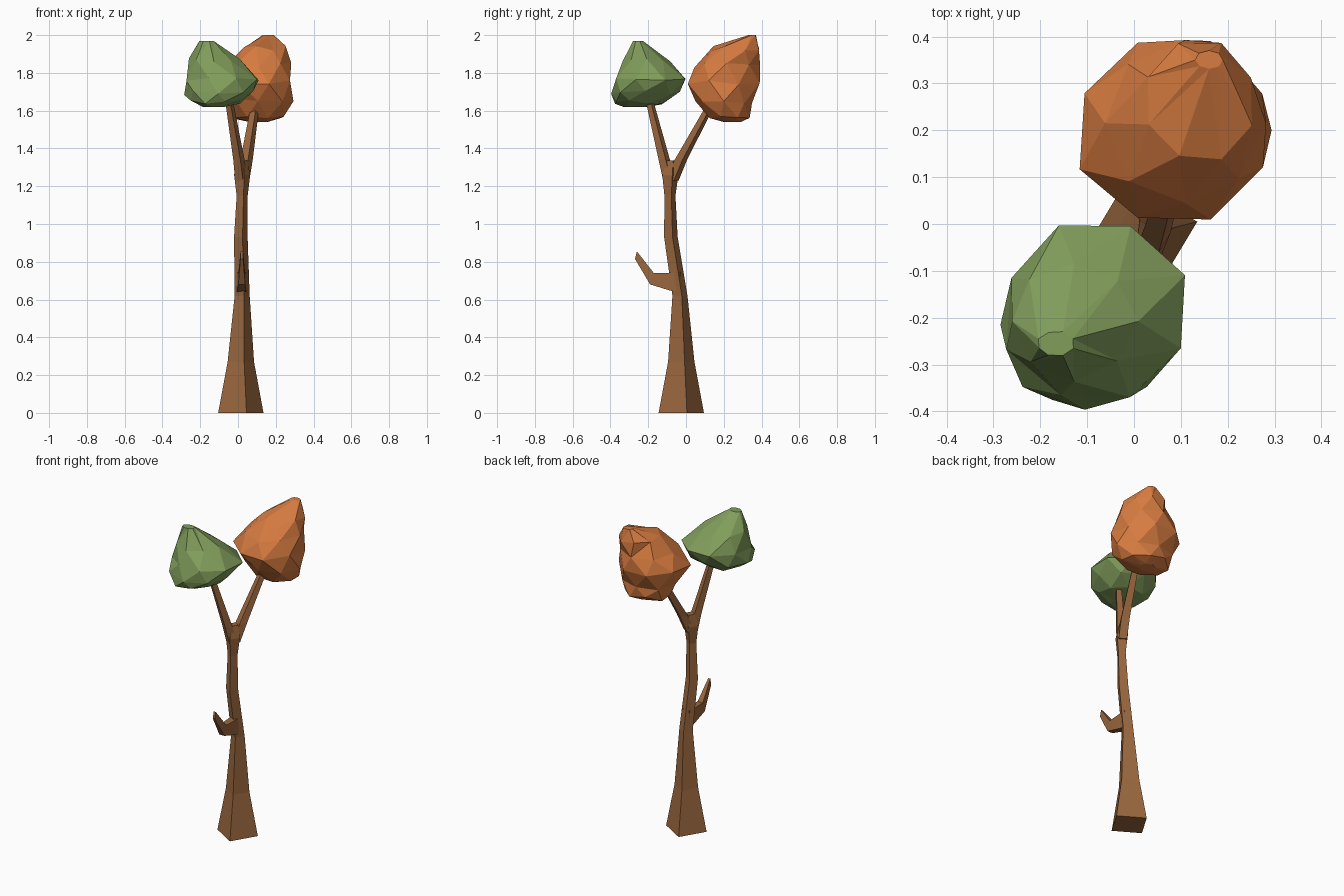
import bpy, bmesh, math, random
from mathutils import Vector

if "Cube" in bpy.data.objects:
    bpy.data.objects.remove(bpy.data.objects["Cube"])

random.seed(4)


def material(name, rgb):
    m = bpy.data.materials.new(name)
    m.diffuse_color = (*rgb, 1)
    m.use_nodes = True
    m.node_tree.nodes["Principled BSDF"].inputs["Base Color"].default_value = m.diffuse_color
    return m


bark = material("brown bark", (0.32, 0.135, 0.048))
green = material("green leaves", (0.22, 0.34, 0.105))
orange = material("orange leaves", (0.68, 0.2, 0.052))


def loft(name, rings, mat):
    """Skin a stack of equal-length point rings and cap both ends."""
    bm = bmesh.new()
    loops = [[bm.verts.new(p) for p in ring] for ring in rings]
    n = len(loops[0])
    for a, b in zip(loops, loops[1:]):
        for i in range(n):
            bm.faces.new((a[i], a[(i + 1) % n], b[(i + 1) % n], b[i]))
    bm.faces.new(loops[0][::-1])
    bm.faces.new(loops[-1])
    bmesh.ops.recalc_face_normals(bm, faces=bm.faces)
    me = bpy.data.meshes.new(name)
    if n > 4:
        bmesh.ops.triangulate(bm, faces=bm.faces)
    bm.to_mesh(me)
    bm.free()
    me.materials.append(mat)
    ob = bpy.data.objects.new(name, me)
    bpy.context.collection.objects.link(ob)
    return ob


def square(x, y, z, r):
    """Level square section, turned 14 degrees like the tree base."""
    a = [math.radians(14 + 90 * k) for k in range(4)]
    return [(x + r * math.cos(t), y + r * math.sin(t), z) for t in a]


# Trunk and its two forked branches
loft("trunk", [square(*s) for s in (
    (0.015, -0.025, 0, 0.1237), (0.015, -0.025, 0.27, 0.072),
    (0.022, -0.032, 0.62, 0.041), (0.015, -0.08, 0.93, 0.037),
    (0.022, -0.085, 1.15, 0.030), (0.022, -0.083, 1.26, 0.044),
    (0.022, -0.075, 1.335, 0.028))], bark)
loft("front_branch", [square(*s) for s in (
    (0.018, -0.088, 1.23, 0.034), (0.005, -0.115, 1.34, 0.031),
    (-0.052, -0.2, 1.68, 0.02))], bark)
loft("back_branch", [square(*s) for s in (
    (0.027, -0.072, 1.23, 0.034), (0.045, -0.027, 1.34, 0.034),
    (0.09, 0.125, 1.62, 0.023))], bark)


# Broken twig on the front of the trunk
def slab(y0, z0, y1, z1, w, x=0.02):
    return [(x - w, y0, z0), (x + w, y0, z0), (x + w, y1, z1), (x - w, y1, z1)]


loft("twig", [slab(-0.03, 0.635, -0.03, 0.745, 0.025),
              slab(-0.085, 0.648, -0.085, 0.742, 0.023),
              slab(-0.19, 0.68, -0.17, 0.74, 0.018),
              slab(-0.27, 0.815, -0.26, 0.855, 0.007)], bark)


# Leaf clumps: eight-sided rings fitted to (z, xmin, xmax, ymin, ymax)
def clump(name, bands, mat):
    rings = []
    for k, (z, x0, x1, y0, y1) in enumerate(bands):
        off = 0.5 * k
        ang = [math.tau * (i + off) / 8 for i in range(8)]
        m = max(math.cos(t) for t in ang)
        inner = 0 < k < len(bands) - 1
        ring = []
        for t in ang:
            c, s = math.cos(t) / m, math.sin(t) / m
            f = random.uniform(0.93, 1.02)
            dz = random.uniform(-0.014, 0.014) if inner else 0
            ring.append(Vector(((x0 + x1) / 2 + f * c * (x1 - x0) / 2,
                                (y0 + y1) / 2 + f * s * (y1 - y0) / 2, z + dz)))
        rings.append(ring)
    loft(name, rings, mat)


clump("green_leaves", (
    (1.62, -0.19, -0.07, -0.33, -0.2), (1.645, -0.25, 0.01, -0.375, -0.12),
    (1.695, -0.29, 0.08, -0.4, -0.03), (1.77, -0.272, 0.105, -0.378, 0.0),
    (1.87, -0.265, 0.01, -0.335, -0.08), (1.97, -0.205, -0.13, -0.28, -0.23)), green)
clump("orange_leaves", (
    (1.54, 0.06, 0.16, 0.2, 0.29), (1.572, -0.03, 0.24, 0.12, 0.34),
    (1.65, -0.08, 0.29, 0.04, 0.36), (1.75, -0.115, 0.285, 0.0, 0.4),
    (1.84, -0.06, 0.28, 0.04, 0.39), (1.93, 0.03, 0.25, 0.14, 0.385),
    (2.0, 0.13, 0.19, 0.33, 0.37)), orange)
